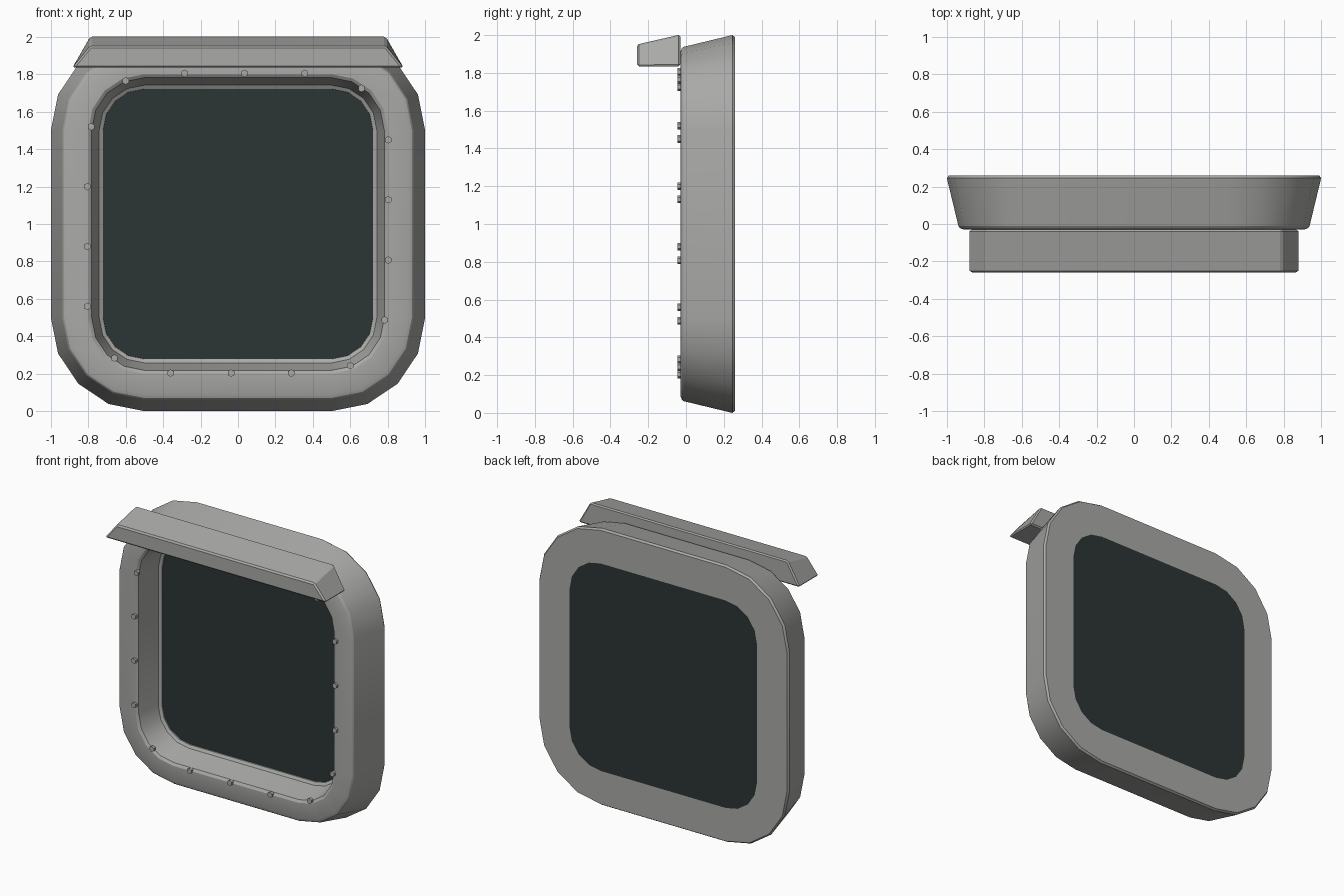
import bpy, bmesh, math
from mathutils import Matrix

if "Cube" in bpy.data.objects:
    bpy.data.objects.remove(bpy.data.objects["Cube"])


def material(name, rgb):
    m = bpy.data.materials.new(name)
    m.diffuse_color = (*rgb, 1)
    m.use_nodes = True
    m.node_tree.nodes["Principled BSDF"].inputs["Base Color"].default_value = m.diffuse_color
    return m


grey = material("grey_metal", (0.40, 0.40, 0.39))
dark = material("dark_glass", (0.025, 0.036, 0.035))


def finish(bm, name, mat, smooth=True):
    bmesh.ops.recalc_face_normals(bm, faces=bm.faces)
    me = bpy.data.meshes.new(name)
    bm.to_mesh(me)
    bm.free()
    me.materials.append(mat)
    ob = bpy.data.objects.new(name, me)
    bpy.context.collection.objects.link(ob)
    if smooth:
        bpy.ops.object.select_all(action='DESELECT')
        ob.select_set(True)
        bpy.context.view_layer.objects.active = ob
        bpy.ops.object.shade_smooth_by_angle(angle=math.radians(24))
    return ob


def loop(bm, half, y):
    """Rounded square around z = 1, corner centres 0.5 out, 4 steps per corner."""
    r, out = half - 0.5, []
    for q, (sx, sz) in enumerate(((1, 1), (-1, 1), (-1, -1), (1, -1))):
        for k in range(5):
            a = math.radians(90 * q + 22.5 * k)
            out.append(bm.verts.new((0.5 * sx + r * math.cos(a), y,
                                     1 + 0.5 * sz + r * math.sin(a))))
    return out


def bridge(bm, a, b):
    n = len(a)
    for i in range(n):
        j = (i + 1) % n
        bm.faces.new((a[i], a[j], b[j], b[i]))


# Window frame: cross-section (half size, y) swept round the rounded square
profile = [(0.75, 0.26), (0.99, 0.26), (1.0, 0.245), (0.938, -0.012),
           (0.93, -0.022), (0.91, -0.03), (0.80, -0.03), (0.782, -0.018),
           (0.742, 0.15), (0.722, 0.162), (0.72, 0.18), (0.75, 0.18)]
bm = bmesh.new()
loops = [loop(bm, h, y) for h, y in profile]
for i in range(len(loops)):
    bridge(bm, loops[i - 1], loops[i])
finish(bm, "window_frame", grey)

# Glass pane, flush with the back of the frame
bm = bmesh.new()
front, back = loop(bm, 0.75, 0.17), loop(bm, 0.75, 0.26)
bridge(bm, front, back)
bm.faces.new(front)
bm.faces.new(back)
finish(bm, "glass_pane", dark, False)

# Visor over the top: sloped top and splayed ends
bm = bmesh.new()
ends = []
for s in (-1, 1):
    ends.append([bm.verts.new((s * x, y, z)) for x, y, z in
                 ((0.885, -0.26, 1.835), (0.79, -0.26, 1.95),
                  (0.79, -0.03, 2.003), (0.885, -0.03, 1.835))])
bridge(bm, *ends)
for e in ends:
    bm.faces.new(e)
bmesh.ops.recalc_face_normals(bm, faces=bm.faces)
bmesh.ops.bevel(bm, geom=bm.edges[:], offset=0.01, segments=1, affect='EDGES')
finish(bm, "visor", grey)

# Hexagonal screws round the opening
spots = [(-0.285, 1.805), (0.035, 1.805), (0.357, 1.805), (0.66, 1.725),
         (0.803, 1.45), (0.803, 1.13), (0.803, 0.807), (0.783, 0.487),
         (0.6, 0.243), (0.285, 0.203), (-0.037, 0.203), (-0.36, 0.203),
         (-0.66, 0.283), (-0.805, 0.56), (-0.805, 0.88), (-0.805, 1.2),
         (-0.785, 1.52), (-0.6, 1.765)]
bm = bmesh.new()
for x, z in spots:
    m = (Matrix.Translation((x, -0.033, z)) @ Matrix.Rotation(math.pi / 2, 4, 'X'))
    bmesh.ops.create_cone(bm, cap_ends=True, segments=6, radius1=0.02,
                          radius2=0.02, depth=0.022, matrix=m)
finish(bm, "screws", grey, False)
